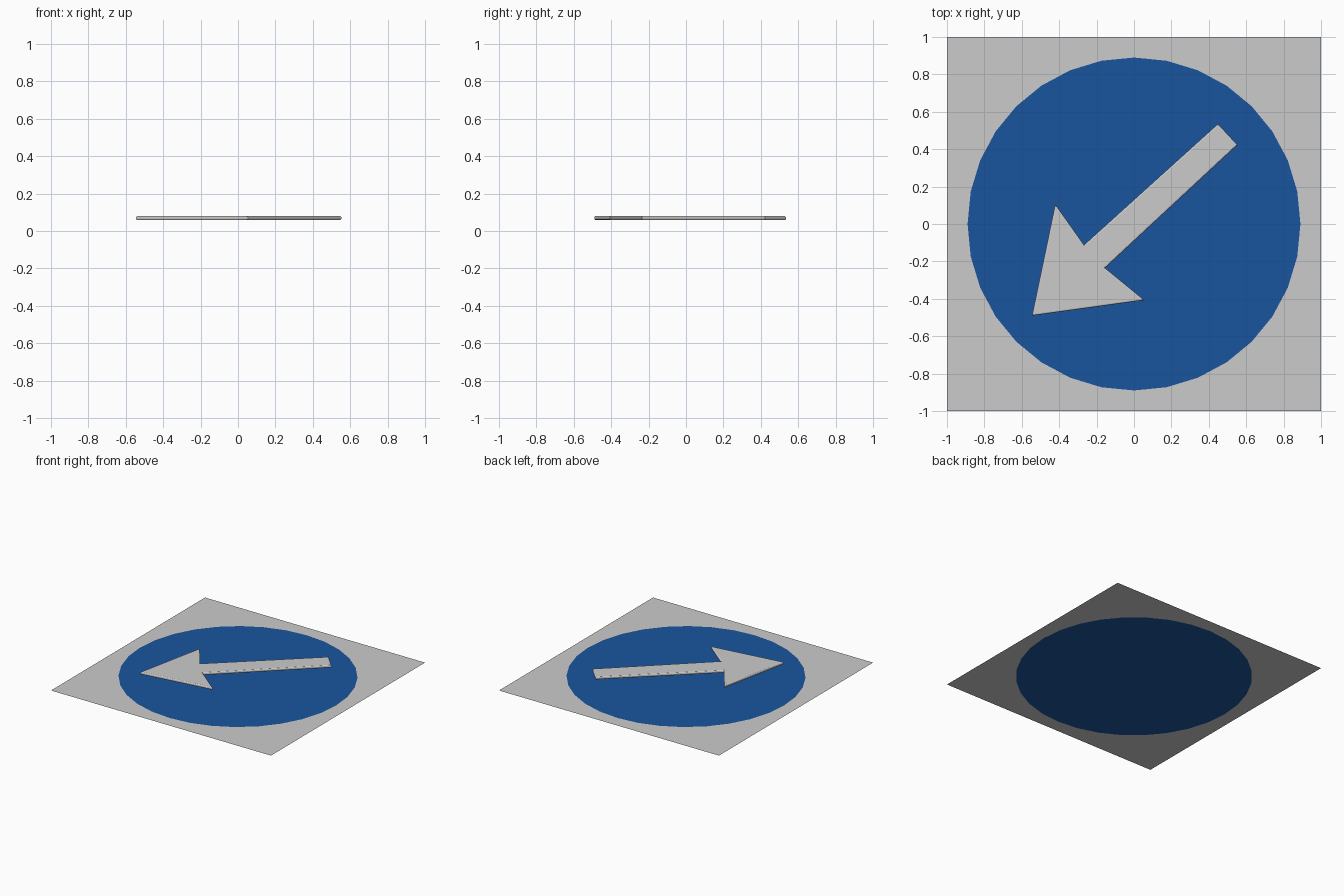
import bpy, bmesh
from math import sin, cos, pi

if "Cube" in bpy.data.objects:
    bpy.data.objects.remove(bpy.data.objects["Cube"])

SIDES = 32
RADIUS = 0.89


def make_object(name, bm, color=None):
    bmesh.ops.recalc_face_normals(bm, faces=bm.faces[:])
    mesh = bpy.data.meshes.new(name)
    bm.to_mesh(mesh)
    bm.free()
    obj = bpy.data.objects.new(name, mesh)
    bpy.context.collection.objects.link(obj)
    if color:
        mat = bpy.data.materials.new(name + "_colour")
        mat.diffuse_color = color
        mat.use_nodes = True
        mat.node_tree.nodes["Principled BSDF"].inputs["Base Color"].default_value = mat.diffuse_color
        mesh.materials.append(mat)
    return obj


dirs = [(sin(2 * pi * i / SIDES), cos(2 * pi * i / SIDES)) for i in range(SIDES)]

# Square base plate, flush around the disc
bm = bmesh.new()
inner = [bm.verts.new((RADIUS * x, RADIUS * y, 0)) for x, y in dirs]
outer = []
for x, y in dirs:
    m = max(abs(x), abs(y))
    outer.append(bm.verts.new((x / m, y / m, 0)))
for i in range(SIDES):
    j = (i + 1) % SIDES
    bm.faces.new((inner[j], outer[j], outer[i], inner[i]))
for f in bm.faces:
    if f.normal.z < 0:
        f.normal_flip()
make_object("base_plate", bm)

# Blue sign disc
bm = bmesh.new()
bm.faces.new([bm.verts.new((RADIUS * x, RADIUS * y, 0)) for x, y in reversed(dirs)])
make_object("sign_disc", bm, (0.01, 0.09, 0.34, 1))

# Raised arrow: extruded outline with a rounded rim
Z0, Z1 = 0.058, 0.08
outline = [(-0.545, -0.49), (0.055, -0.407), (-0.155, -0.235), (0.553, 0.423),
           (0.449, 0.535), (-0.267, -0.112), (-0.421, 0.106)]
bm = bmesh.new()
bottom = bm.faces.new([bm.verts.new((x, y, Z0)) for x, y in outline])
ext = bmesh.ops.extrude_face_region(bm, geom=[bottom], use_keep_orig=True)
top_verts = [g for g in ext["geom"] if isinstance(g, bmesh.types.BMVert)]
bmesh.ops.translate(bm, verts=top_verts, vec=(0, 0, Z1 - Z0))
bmesh.ops.recalc_face_normals(bm, faces=bm.faces[:])
rim = [e for e in bm.edges if abs(e.verts[0].co.z - e.verts[1].co.z) < 1e-5]
bmesh.ops.bevel(bm, geom=rim, offset=0.008, segments=3, profile=0.5, affect='EDGES')
make_object("arrow", bm)
